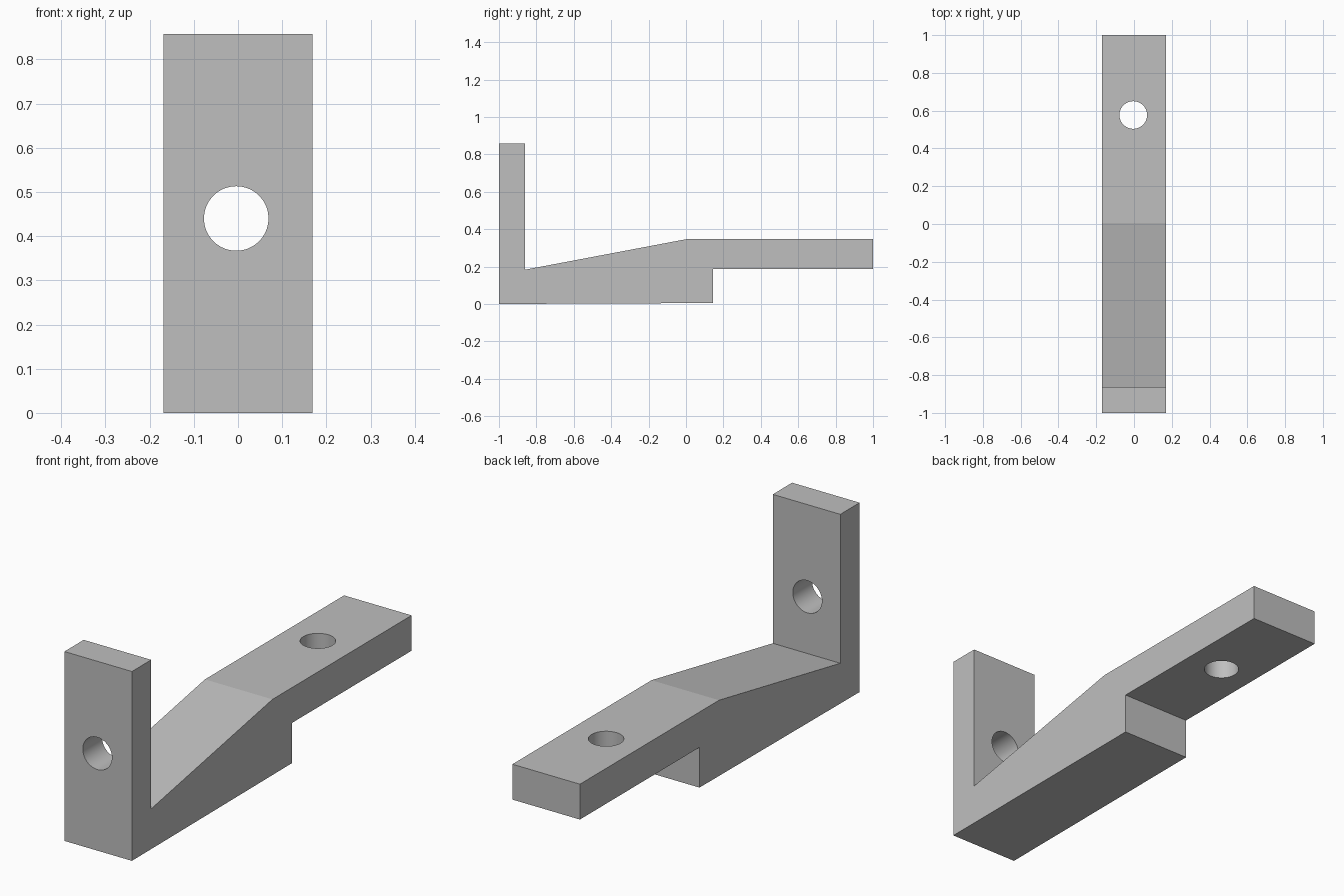
import bpy
import bmesh
from math import radians
from mathutils import Matrix

if "Cube" in bpy.data.objects:
    bpy.data.objects.remove(bpy.data.objects["Cube"], do_unlink=True)

HALF_WIDTH = 0.169
HOLE_RADIUS = 0.073

# Material
GREY = (0.52, 0.52, 0.52, 1)
grey = bpy.data.materials.new("plain grey")
grey.diffuse_color = GREY
grey.use_nodes = True
grey.node_tree.nodes["Principled BSDF"].inputs["Base Color"].default_value = GREY


def make_object(name, bm):
    bmesh.ops.recalc_face_normals(bm, faces=bm.faces)
    mesh = bpy.data.meshes.new(name)
    bm.to_mesh(mesh)
    bm.free()
    mesh.materials.append(grey)
    obj = bpy.data.objects.new(name, mesh)
    bpy.context.collection.objects.link(obj)
    return obj


def hole_cutter(name, location, tilt):
    bm = bmesh.new()
    place = Matrix.Translation(location) @ Matrix.Rotation(tilt, 4, "X")
    bmesh.ops.create_cone(bm, cap_ends=True, segments=64, radius1=HOLE_RADIUS,
                          radius2=HOLE_RADIUS, depth=0.5, matrix=place)
    cutter = make_object(name, bm)
    cutter.hide_render = True
    return cutter


# Bracket: side profile (y, z) extruded across the width
profile = [(-1, 0), (0.145, 0.005), (0.145, 0.187), (1, 0.187), (1, 0.347),
           (0.005, 0.347), (-0.862, 0.183), (-0.862, 0.857), (-1, 0.857)]
bm = bmesh.new()
side = bm.faces.new([bm.verts.new((-HALF_WIDTH, y, z)) for y, z in profile])
extruded = bmesh.ops.extrude_face_region(bm, geom=[side])["geom"]
bmesh.ops.translate(bm, vec=(2 * HALF_WIDTH, 0, 0),
                    verts=[v for v in extruded if isinstance(v, bmesh.types.BMVert)])
bracket = make_object("bracket", bm)

# Bolt holes through the upright plate and the arm
cutters = [hole_cutter("upright_hole_cutter", (-0.004, -1, 0.44), radians(90)),
           hole_cutter("arm_hole_cutter", (-0.004, 0.577, 0.27), 0)]
bpy.context.view_layer.objects.active = bracket
bracket.select_set(True)
for cutter in cutters:
    cut = bracket.modifiers.new(cutter.name, "BOOLEAN")
    cut.operation = "DIFFERENCE"
    cut.solver = "EXACT"
    cut.object = cutter
    bpy.ops.object.modifier_apply(modifier=cut.name)
    bpy.data.objects.remove(cutter, do_unlink=True)

# Smooth hole walls, crisp edges; the gentle ramp bend stays sharp too
bpy.ops.object.shade_smooth_by_angle(angle=radians(8))
